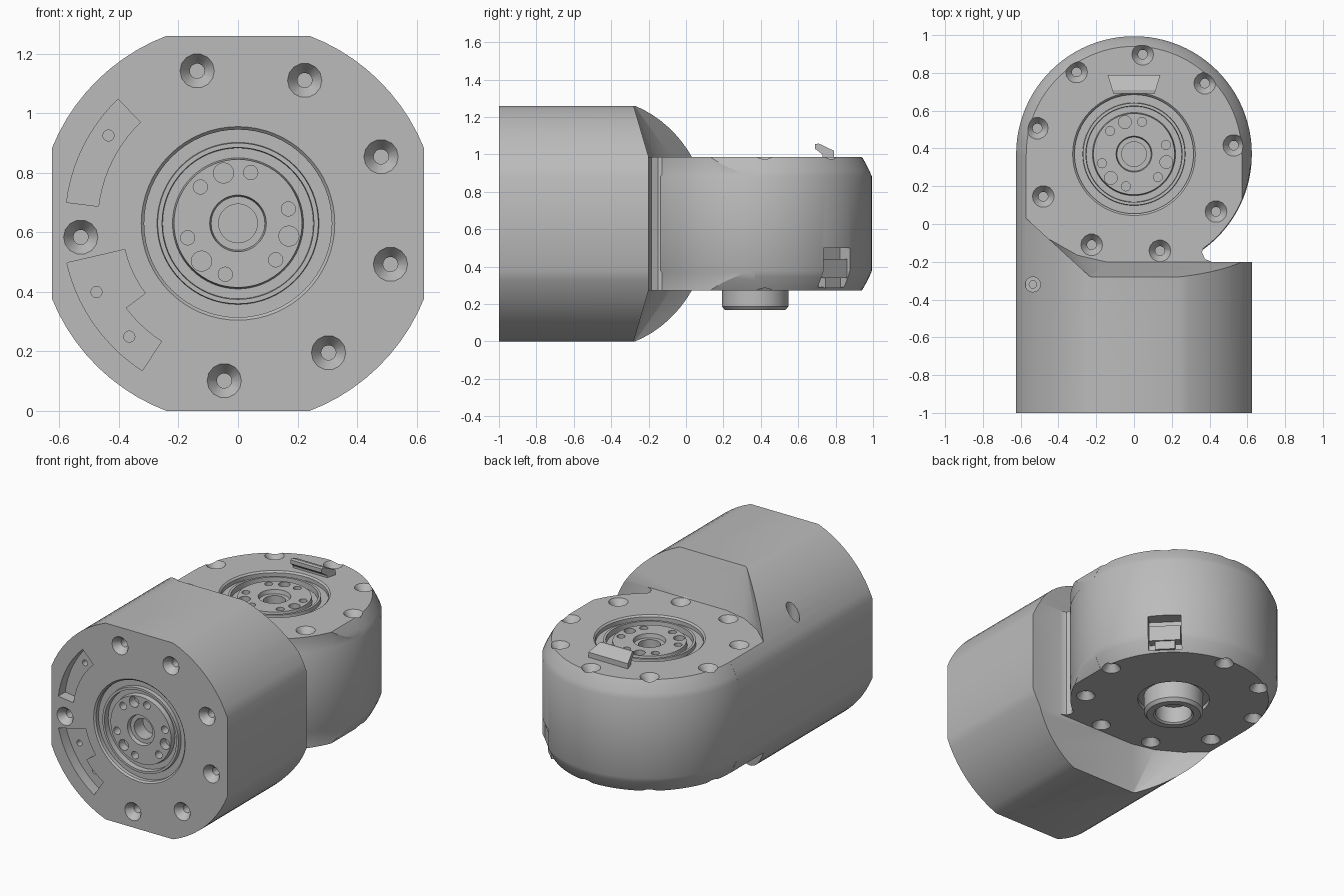
import bpy, bmesh, math
from math import radians, cos, sin, sqrt
from mathutils import Matrix, Vector

cube = bpy.data.objects.get("Cube")
if cube:
    bpy.data.objects.remove(cube, do_unlink=True)

grey = bpy.data.materials.new("plain_grey")
grey.use_nodes = True
grey.diffuse_color = (0.5, 0.5, 0.5, 1)
grey.node_tree.nodes["Principled BSDF"].inputs["Base Color"].default_value = (0.5, 0.5, 0.5, 1)

MID, R, SIDE, SLAB, HUB_Y = 0.63, 0.674, 0.625, 0.357, 0.37
I = Matrix.Identity(4)


# ---- helpers ----
def polar(r, deg):
    return (r * cos(radians(deg)), r * sin(radians(deg)))


def arc(r, a, b, n):
    return [polar(r, a + (b - a) * i / n) for i in range(n + 1)]


def lathe(bm, profile, m=I, seg=48):
    """Spin a closed (radius, height) outline around local z."""
    part = bmesh.new()
    vs = [part.verts.new((r, 0, z)) for r, z in profile]
    es = [part.edges.new((vs[i], vs[(i + 1) % len(vs)])) for i in range(len(vs))
          if vs[i].co.x + vs[(i + 1) % len(vs)].co.x > 0]
    bmesh.ops.spin(part, geom=vs + es, cent=(0, 0, 0), axis=(0, 0, 1),
                   angle=math.tau, steps=seg)
    bmesh.ops.remove_doubles(part, verts=part.verts, dist=1e-5)
    merge(bm, part, m)


def prism(bm, points, z0, z1, m=I):
    """Extrude a flat outline along local z."""
    part = bmesh.new()
    face = part.faces.new([part.verts.new((x, y, z0)) for x, y in points])
    ext = bmesh.ops.extrude_face_region(part, geom=[face], use_keep_orig=True)["geom"]
    for v in ext:
        if isinstance(v, bmesh.types.BMVert):
            v.co.z = z1
    merge(bm, part, m)


def merge(bm, part, m):
    part.transform(m)
    tmp = bpy.data.meshes.new("tmp")
    part.to_mesh(tmp)
    part.free()
    bm.from_mesh(tmp)
    bpy.data.meshes.remove(tmp)


def make(name, bm):
    bmesh.ops.recalc_face_normals(bm, faces=bm.faces)
    mesh = bpy.data.meshes.new(name)
    bm.to_mesh(mesh)
    bm.free()
    ob = bpy.data.objects.new(name, mesh)
    mesh.materials.append(grey)
    bpy.context.scene.collection.objects.link(ob)
    return ob


def boolean(ob, bm, op="DIFFERENCE"):
    tool = make("cutter", bm)
    tool.hide_render = True
    mod = ob.modifiers.new("cut", "BOOLEAN")
    mod.operation, mod.object, mod.solver = op, tool, "EXACT"
    bpy.context.view_layer.objects.active = ob
    bpy.ops.object.modifier_apply(modifier=mod.name)
    bpy.data.objects.remove(tool, do_unlink=True)


def finish(ob):
    bpy.ops.object.select_all(action="DESELECT")
    ob.select_set(True)
    bpy.context.view_layer.objects.active = ob
    bpy.ops.object.shade_smooth_by_angle(angle=radians(25))


def disc(bm, r, z0, z1, m, seg=16):
    lathe(bm, [(0, z0), (r, z0), (r, z1), (0, z1)], m, seg)


# Local frames with z pointing out of each face
front = Matrix.Translation((0, -1, MID)) @ Matrix.Rotation(radians(90), 4, "X")
top = Matrix.Translation((0, HUB_Y, MID + SLAB))
bottom = Matrix.Translation((0, HUB_Y, MID - SLAB)) @ Matrix.Rotation(math.pi, 4, "X")

# ---- housing: flat-sided barrel running back into the rear drum ----
a0 = math.degrees(math.acos(SIDE / R))
a1 = math.degrees(math.asin(MID / R))
section = []
for start, end in ((a0, a1), (180 - a1, 180 - a0), (180 + a0, 180 + a1), (360 - a1, 360 - a0)):
    section += arc(R, start, end, 10)
bm = bmesh.new()
prism(bm, section, 0, -1 - HUB_Y, front)
housing = make("housing", bm)

# Notch beside the neck
bm = bmesh.new()
notch = [(0.8, -0.2), (0.41, -0.2), (0.375, -0.185), (0.36, -0.15), (0.368, -0.127)]
notch += [(x, y + HUB_Y) for x, y in arc(0.62, -50, 0, 14)] + [(0.62, 0.5), (0.8, 0.5)]
prism(bm, notch, -0.1, 1.4)
boolean(housing, bm)

# Rear drum
rim = [(x - 0.001, z) for x, z in arc(R, -40, -a0, 6) + arc(R, a0, 40, 6)]
bm = bmesh.new()
lathe(bm, [(0, rim[0][1])] + rim + [(0, rim[-1][1])],
      Matrix.Translation((0, HUB_Y, MID)), 96)
boolean(housing, bm, "UNION")

# Sloped steps from the barrel down to the drum, above and below
low = [(-0.8, 0.24), (-0.57, 0.03), (-0.45, -0.08), (-0.3, -0.165), (-0.15, -0.2),
       (0.8, -0.2), (0.8, 1.2), (-0.8, 1.2)]
high = [(-0.228, -0.283), (0.8, -0.283), (0.8, 1.2), (-0.8, 1.2)]
for side in (1, -1):
    bm = bmesh.new()
    for pts, h in ((low, SLAB), (high, 0.64)):
        for x, y in pts:
            bm.verts.new((x, y, MID + side * h))
    bmesh.ops.convex_hull(bm, input=bm.verts)
    boolean(housing, bm)

# Countersunk screw holes, hub recesses, connector pockets
screw = [(0, 0.01), (0.065, 0.01), (0.025, -0.045), (0.025, -0.13), (0, -0.13)]
recess = [(0, 0.01), (0.335, 0.01), (0.315, -0.01), (0.315, -0.2), (0, -0.2)]
bm = bmesh.new()
for frame, first, flip, skip in ((front, 105, 1, (145, 225)), (top, 5, 1, ()), (bottom, 5, -1, (45,))):
    for k in range(9):
        a = first + 40 * k
        if a % 360 not in skip:
            x, y = polar(0.53, a * flip)
            lathe(bm, screw, frame @ Matrix.Translation((x, y, 0)), 14)
    if frame is not bottom:
        lathe(bm, recess, frame, 64)
disc(bm, 0.215, -0.025, 0.01, bottom, 48)
prism(bm, arc(0.58, 134, 173, 10) + arc(0.472, 173, 134, 10), -0.07, 0.02, front)
prism(bm, arc(0.59, 193, 237, 10) + arc(0.472, 237, 217, 5) + arc(0.39, 217, 193, 5),
      -0.07, 0.02, front)
disc(bm, 0.04, 0.95, 1.3, Matrix.Translation((-0.535, -0.32, 0)))
corner = Matrix.Translation((0, HUB_Y, 0)) @ Matrix.Rotation(radians(45), 4, "Z")
prism(bm, [(0.54, -0.1), (0.7, -0.1), (0.7, 0.1), (0.54, 0.1)], 0.29, 0.5, corner)
boolean(housing, bm)

# Small holes in the pocket floors
bm = bmesh.new()
for x, z in ((-0.435, 0.295), (-0.475, -0.23), (-0.365, -0.38)):
    disc(bm, 0.019, -0.12, -0.05, front @ Matrix.Translation((x, z, 0)), 12)
disc(bm, 0.02, 0.9, 0.97, Matrix.Translation((-0.535, -0.32, 0)), 12)
boolean(housing, bm)
finish(housing)

# ---- output hubs with stepped rings and bolt holes ----
rings = [(0, -0.21), (0.32, -0.21), (0.32, -0.035), (0.272, -0.035), (0.27, -0.01),
         (0.255, -0.01), (0.253, -0.045), (0.22, -0.045), (0.215, -0.015), (0.095, -0.015),
         (0.09, -0.04), (0.065, -0.04), (0.065, -0.13), (0, -0.13)]
for name, frame in (("front_hub", front), ("top_hub", top)):
    bm = bmesh.new()
    lathe(bm, rings, frame, 64)
    hub = make(name, bm)
    bm = bmesh.new()
    for group in (106, -14, 226):
        for offset, r in ((-30, 0.024), (0, 0.034), (30, 0.024)):
            x, y = polar(0.176, group + offset)
            disc(bm, r, -0.07, 0.01, frame @ Matrix.Translation((x, y, 0)))
    boolean(hub, bm)
    finish(hub)

# ---- shaft boss under the drum ----
bm = bmesh.new()
lathe(bm, [(0, -0.04), (0.178, -0.04), (0.178, 0.085), (0.162, 0.105), (0.12, 0.105),
           (0.11, 0.095), (0.11, -0.01), (0, -0.01)], bottom)
finish(make("shaft_boss", bm))

# ---- cable connectors ----
along_x = Matrix(((0, 0, 1, 0), (1, 0, 0, 0), (0, 1, 0, 0), (0, 0, 0, 1)))
bm = bmesh.new()
prism(bm, [(0.69, 1.03), (0.69, 1.055), (0.71, 1.058), (0.79, 1.02), (0.79, 0.97),
           (0.73, 0.97), (0.73, 1.0)], -0.14, 0.14, along_x)
for v in bm.verts:
    v.co.x *= 1 - 2.2 * (0.79 - v.co.y)
finish(make("top_connector", bm))

bm = bmesh.new()
prism(bm, [(0.53, -0.095), (0.6, -0.095), (0.6, 0.095), (0.53, 0.095)], 0.34, 0.44, corner)
prism(bm, [(0.53, -0.06), (0.59, -0.06), (0.59, 0.06), (0.53, 0.06)], 0.285, 0.345, corner)
finish(make("rear_connector", bm))
